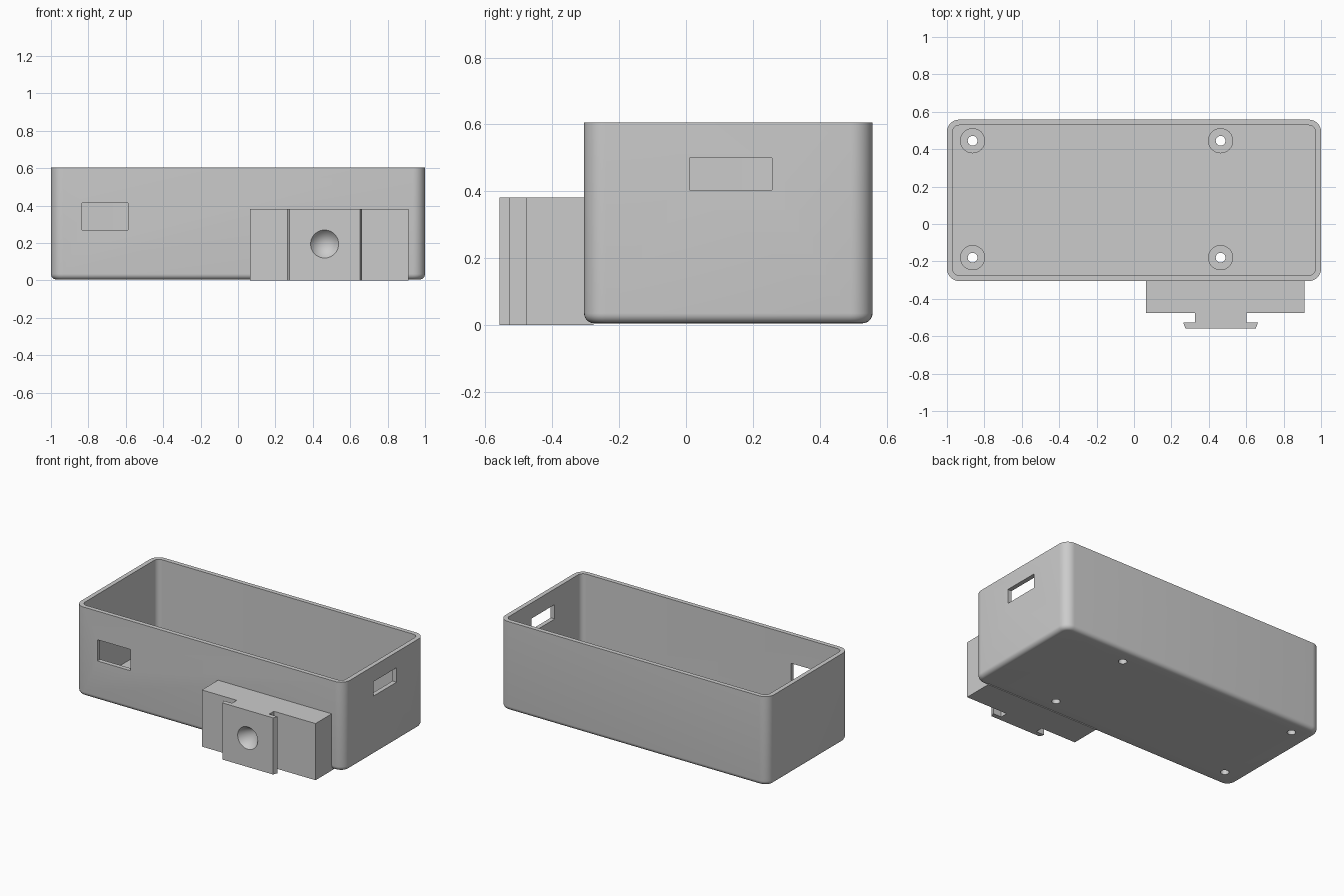
import bpy, bmesh, math
from mathutils import Matrix, Vector

if "Cube" in bpy.data.objects:
    bpy.data.objects.remove(bpy.data.objects["Cube"], do_unlink=True)

GREY = (0.6, 0.6, 0.6, 1)
plastic = bpy.data.materials.new("grey plastic")
plastic.diffuse_color = GREY
plastic.use_nodes = True
plastic.node_tree.nodes["Principled BSDF"].inputs["Base Color"].default_value = GREY


def finish(name, bm):
    bmesh.ops.recalc_face_normals(bm, faces=bm.faces)
    mesh = bpy.data.meshes.new(name)
    bm.to_mesh(mesh)
    bm.free()
    mesh.materials.append(plastic)
    ob = bpy.data.objects.new(name, mesh)
    bpy.context.collection.objects.link(ob)
    return ob


def box(name, lo, hi, corner=0, base=0):
    """Block with optional rounded upright corners and rounded bottom edge."""
    lo, hi = Vector(lo), Vector(hi)
    bm = bmesh.new()
    bmesh.ops.create_cube(bm, size=1, matrix=Matrix.Translation((lo + hi) / 2)
                          @ Matrix.Diagonal((*(hi - lo), 1)))
    if corner:
        upright = [e for e in bm.edges if abs(e.verts[0].co.z - e.verts[1].co.z) > 0.1]
        bmesh.ops.bevel(bm, geom=upright, offset=corner, segments=8, profile=0.5, affect='EDGES')
    if base:
        rim = [e for e in bm.edges if all(v.co.z < lo.z + 1e-4 for v in e.verts)]
        bmesh.ops.bevel(bm, geom=rim, offset=base, segments=6, profile=0.5, affect='EDGES')
    return finish(name, bm)


def cylinder(name, x, y, z0, z1, r):
    bm = bmesh.new()
    bmesh.ops.create_cone(bm, cap_ends=True, segments=40, radius1=r, radius2=r, depth=z1 - z0,
                          matrix=Matrix.Translation((x, y, (z0 + z1) / 2)))
    return finish(name, bm)


def combine(target, tool, operation):
    """Apply a boolean and discard the tool object."""
    mod = target.modifiers.new(operation, 'BOOLEAN')
    mod.object, mod.operation, mod.solver = tool, operation, 'EXACT'
    bpy.context.view_layer.objects.active = target
    bpy.ops.object.modifier_apply(modifier=mod.name)
    bpy.data.objects.remove(tool, do_unlink=True)


def smooth(ob):
    bpy.ops.object.select_all(action='DESELECT')
    ob.select_set(True)
    bpy.context.view_layer.objects.active = ob
    bpy.ops.object.shade_smooth_by_angle(angle=math.radians(30))


# Open tray with rounded corners
WALL, FLOOR, BOTTOM, TOP = 0.03, 0.035, 0.005, 0.605
FRONT, BACK = -0.305, 0.558
tray = box("enclosure_tray", (-1, FRONT, BOTTOM), (1, BACK, TOP), 0.065, 0.03)
cavity = box("cavity_cutter", (-1 + WALL, FRONT + WALL, FLOOR),
             (1 - WALL, BACK - WALL, TOP + 0.2), 0.035)
combine(tray, cavity, 'DIFFERENCE')

# Standoffs on the floor, drilled right through
for x in (-0.863, 0.463):
    for y in (-0.18, 0.445):
        combine(tray, cylinder("standoff", x, y, FLOOR - 0.01, FLOOR + 0.06, 0.067), 'UNION')
        combine(tray, cylinder("screw_cutter", x, y, -0.1, 0.2, 0.026), 'DIFFERENCE')

# Cable openings in the front and side walls
combine(tray, box("front_slot", (-0.833, -0.4, 0.27), (-0.588, -0.2, 0.413)), 'DIFFERENCE')
combine(tray, box("side_slot", (0.9, 0.01, 0.403), (1.1, 0.257, 0.5)), 'DIFFERENCE')
smooth(tray)

# Mounting block with a T-shaped rail, mirrored about its middle
MID, HEIGHT = 0.463 + 0.025, 0.381
RAIL = 0.463
left = [(0.065, -0.277), (0.065, -0.477), (RAIL - 0.138, -0.477), (RAIL - 0.138, -0.527),
        (RAIL - 0.2, -0.527), (RAIL - 0.188, -0.558)]
right = [(2 * (RAIL if abs(x - RAIL) < 0.3 else MID) - x, y) for x, y in reversed(left)]
bm = bmesh.new()
face = bm.faces.new([bm.verts.new((x, y, 0)) for x, y in left + right])
up = bmesh.ops.extrude_face_region(bm, geom=[face])
bmesh.ops.translate(bm, vec=(0, 0, HEIGHT),
                    verts=[g for g in up["geom"] if isinstance(g, bmesh.types.BMVert)])
mount = finish("rail_mount", bm)

# Conical dimple in the rail face
bm = bmesh.new()
bmesh.ops.create_cone(bm, cap_ends=True, segments=40, radius1=0.15, radius2=0, depth=0.2,
                      matrix=Matrix.Translation((RAIL, -0.558, 0.195))
                      @ Matrix.Rotation(-math.pi / 2, 4, 'X'))
combine(mount, finish("dimple_cutter", bm), 'DIFFERENCE')
smooth(mount)
